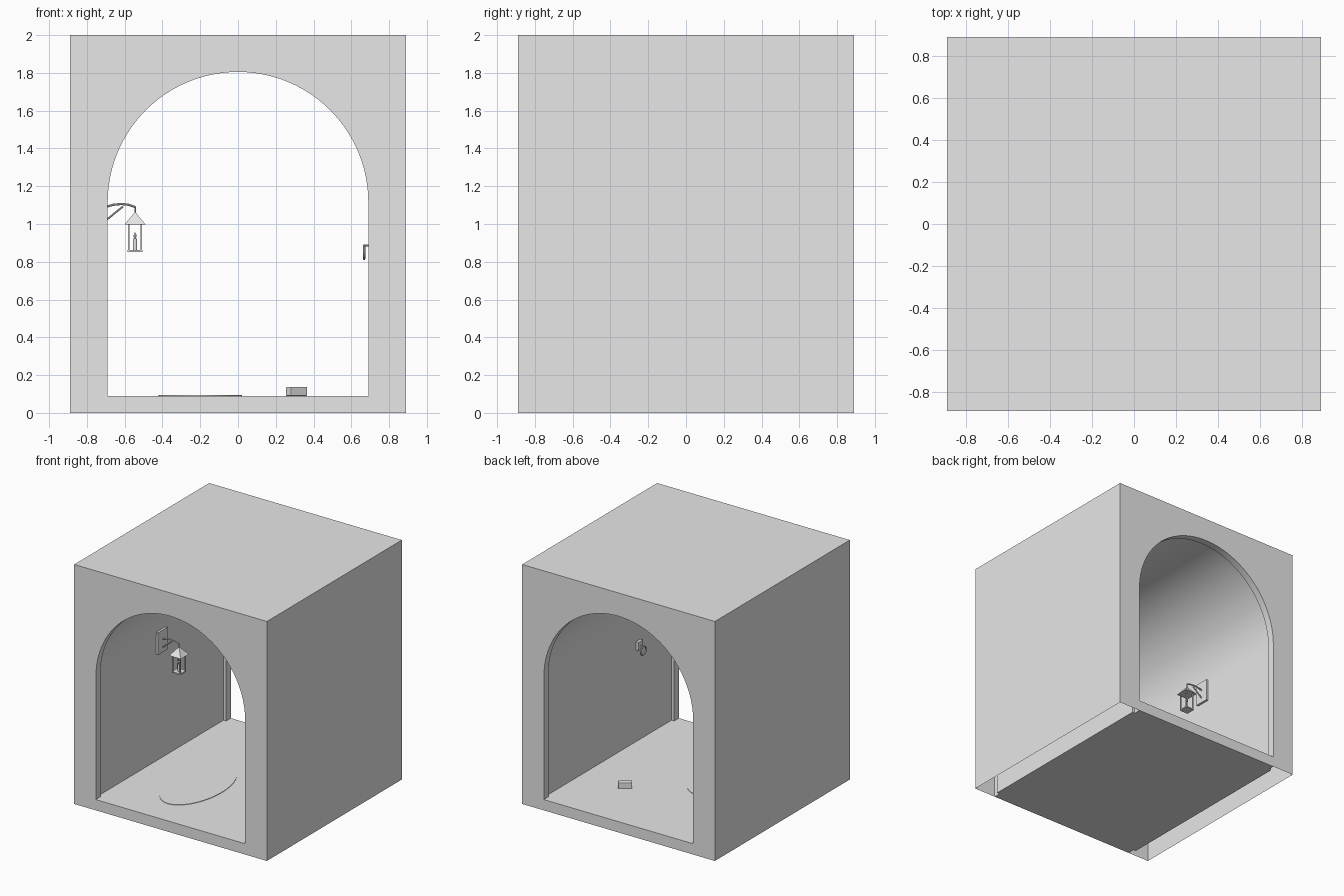
import bpy, bmesh, math
from mathutils import Matrix

if "Cube" in bpy.data.objects:
    bpy.data.objects.remove(bpy.data.objects["Cube"])

stone = bpy.data.materials.new("light_grey")
stone.diffuse_color = (0.8, 0.8, 0.8, 1)
stone.use_nodes = True
stone.node_tree.nodes["Principled BSDF"].inputs["Base Color"].default_value = stone.diffuse_color

H, R_RIM, R_IN, SPRING = 0.89, 0.69, 0.714, 1.115
FLOOR, RIM_Y = 0.09, 0.83


def finish(name, bm, smooth=False):
    me = bpy.data.meshes.new(name)
    bmesh.ops.recalc_face_normals(bm, faces=bm.faces)
    bm.to_mesh(me)
    bm.free()
    ob = bpy.data.objects.new(name, me)
    bpy.context.collection.objects.link(ob)
    me.materials.append(stone)
    if smooth:
        smooth_object(ob)
    return ob


def smooth_object(ob):
    bpy.ops.object.select_all(action='DESELECT')
    ob.select_set(True)
    bpy.context.view_layer.objects.active = ob
    bpy.ops.object.shade_smooth_by_angle(angle=math.radians(35))


def box(name, lo, hi):
    bm = bmesh.new()
    size = [b - a for a, b in zip(lo, hi)]
    mid = [(a + b) / 2 for a, b in zip(lo, hi)]
    bmesh.ops.create_cube(bm, size=1, matrix=Matrix.Translation(mid) @ Matrix.Diagonal((*size, 1)))
    return finish(name, bm)


def cone(name, loc, r1, r2, depth, sides, spin=0.0, scale=(1, 1, 1), smooth=True):
    bm = bmesh.new()
    m = Matrix.Translation(loc) @ Matrix.Diagonal((*scale, 1)) @ Matrix.Rotation(spin, 4, 'Z')
    bmesh.ops.create_cone(bm, cap_ends=True, segments=sides, radius1=r1, radius2=r2,
                          depth=depth, matrix=m)
    return finish(name, bm, smooth)


def tube(name, pts, radius, cyclic=False):
    cu = bpy.data.curves.new(name, 'CURVE')
    cu.dimensions = '3D'
    cu.bevel_depth, cu.bevel_resolution, cu.use_fill_caps = radius, 2, True
    sp = cu.splines.new('POLY')
    sp.points.add(len(pts) - 1)
    for p, co in zip(sp.points, pts):
        p.co = (*co, 1)
    sp.use_cyclic_u = cyclic
    ob = bpy.data.objects.new(name, cu)
    bpy.context.collection.objects.link(ob)
    cu.materials.append(stone)
    bpy.ops.object.select_all(action='DESELECT')
    ob.select_set(True)
    bpy.context.view_layer.objects.active = ob
    bpy.ops.object.convert(target='MESH')
    smooth_object(bpy.context.object)


def arch(r, y, n=48):
    pts = [(r, y, 0)]
    pts += [(r * math.cos(math.pi * i / n), y, SPRING + r * math.sin(math.pi * i / n))
            for i in range(n + 1)]
    return pts + [(-r, y, 0)]


# Outer walls and roof, hollow and open underneath
bm = bmesh.new()
section = [(-H, 0), (-H, 2), (H, 2), (H, 0)]
rows = [[bm.verts.new((x, y, z)) for x, z in section] for y in (-H, H)]
for i in range(3):
    bm.faces.new((rows[0][i], rows[0][i + 1], rows[1][i + 1], rows[1][i]))
# End panels with the arched opening
for row, y in zip(rows, (-H, H)):
    bm.faces.new(row + [bm.verts.new(p) for p in arch(R_RIM, y)])
finish("outer_shell", bm)

# Tunnel lining with a narrow raised rim at both ends
bm = bmesh.new()
loops = [(R_RIM, -H), (R_RIM, -RIM_Y), (R_IN, -RIM_Y), (R_IN, RIM_Y), (R_RIM, RIM_Y), (R_RIM, H)]
prev = None
for r, y in loops:
    cur = [bm.verts.new(p) for p in arch(r, y)]
    if prev:
        for i in range(len(cur) - 1):
            bm.faces.new((prev[i], prev[i + 1], cur[i + 1], cur[i]))
    prev = cur
finish("tunnel_lining", bm, True)

# Floor slab, notched around the rims
bm = bmesh.new()
half = [(R_RIM, -H), (R_RIM, -RIM_Y), (R_IN, -RIM_Y), (R_IN, RIM_Y), (R_RIM, RIM_Y), (R_RIM, H)]
plan = half + [(-x, y) for x, y in reversed(half)]
base = bm.faces.new([bm.verts.new((x, y, 0)) for x, y in plan])
ext = bmesh.ops.extrude_face_region(bm, geom=[base], use_keep_orig=True)
bmesh.ops.translate(bm, vec=(0, 0, FLOOR),
                    verts=[v for v in ext['geom'] if isinstance(v, bmesh.types.BMVert)])
finish("floor", bm)

# Thin puddle on the floor
cone("puddle", (-0.2, -0.24, FLOOR + 0.002), 1, 1, 0.004, 48, scale=(0.22, 0.40, 1))

# Loose brick, turned on the floor
brick = box("loose_brick", (-0.053, -0.023, 0), (0.053, 0.023, 0.048))
brick.location = (0.31, 0.36, FLOOR)
brick.rotation_euler.z = math.radians(35)
bev = brick.modifiers.new("soft_edges", 'BEVEL')
bev.width, bev.segments = 0.004, 2

# Wall ring with its mount
box("ring_plate", (0.69, -0.415, 0.855), (R_IN, -0.36, 0.925))
tube("ring_eye", [(0.70, -0.39, 0.887), (0.664, -0.39, 0.887)], 0.005)
tube("wall_ring", [(0.668, -0.39 + 0.035 * math.cos(a * math.pi / 12),
                    0.85 + 0.035 * math.sin(a * math.pi / 12)) for a in range(24)], 0.006, True)

# Lantern bracket
LX = -0.545
box("bracket_plate", (-R_IN, -0.06, 0.98), (-0.695, 0.06, 1.165))
tube("bracket_arm", [(-0.705, 0, 1.09), (-0.66, 0, 1.102), (-0.62, 0, 1.106),
                     (-0.58, 0, 1.102), (LX, 0, 1.09)], 0.006)
tube("bracket_brace", [(-0.705, 0, 1.015), (-0.61, 0, 1.092)], 0.005)
tube("lantern_hook", [(LX, 0, 1.092), (LX, 0, 1.055)], 0.004)

# Lantern: pyramid roof, four posts, top frame, base
cone("lantern_roof", (LX, 0, 1.0305), 0.055 * math.sqrt(2), 0.002, 0.065, 4,
     spin=math.pi / 4, smooth=False)
box("lantern_base", (LX - 0.039, -0.039, 0.853), (LX + 0.039, 0.039, 0.863))
for sx in (-1, 1):
    for sy in (-1, 1):
        cx, cy = LX + sx * 0.034, sy * 0.034
        box("lantern_post", (cx - 0.004, cy - 0.004, 0.86), (cx + 0.004, cy + 0.004, 1.0))

# Candle and flame
cone("candle", (LX, 0, 0.892), 0.011, 0.011, 0.06, 16)
cone("flame_lower", (LX, 0, 0.930), 0.003, 0.009, 0.016, 12)
cone("flame_upper", (LX, 0, 0.947), 0.009, 0.001, 0.018, 12)
